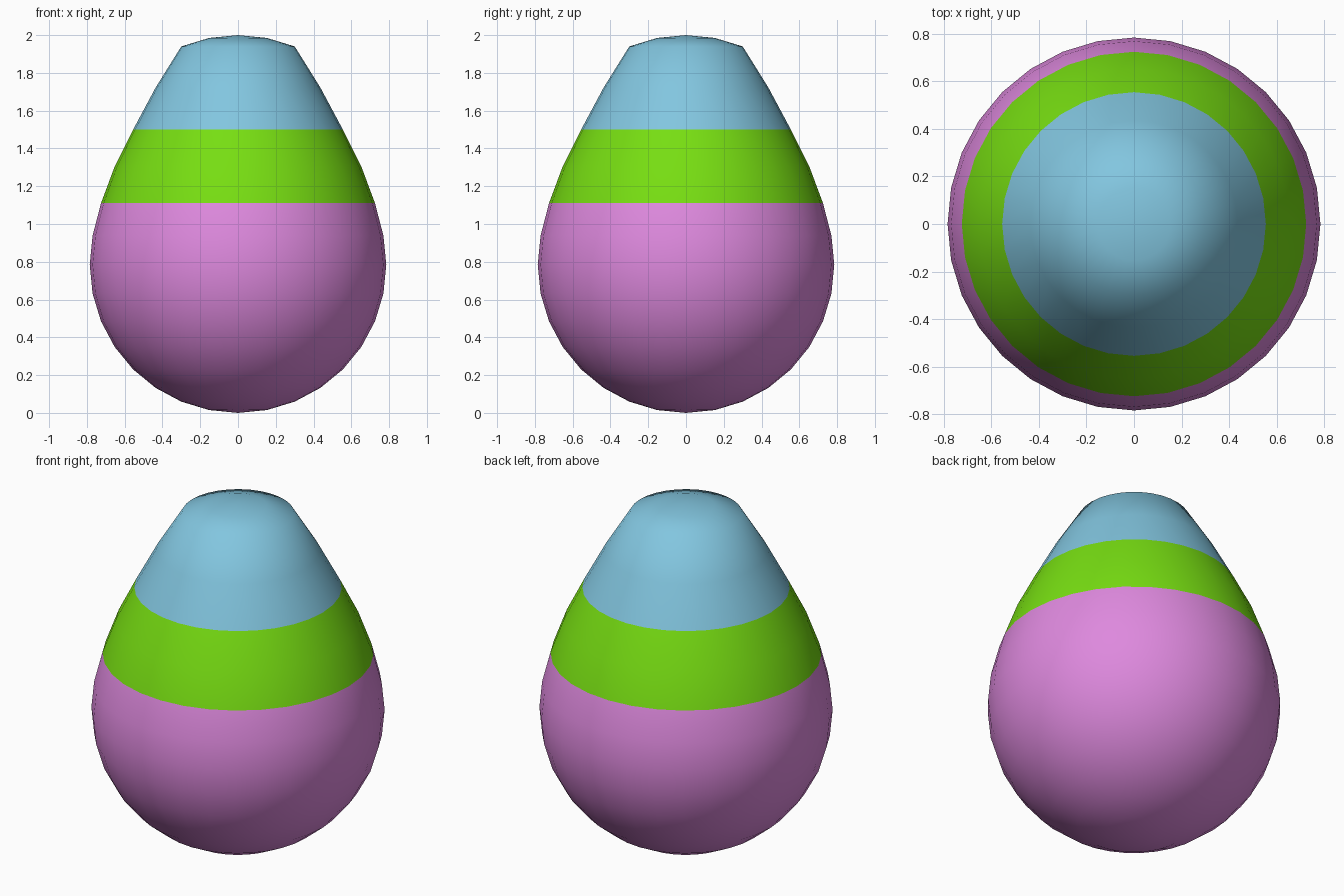
import bpy, bmesh, math

if "Cube" in bpy.data.objects:
    bpy.data.objects.remove(bpy.data.objects["Cube"])

R, SEGMENTS, RINGS = 0.785, 32, 16
# heights of the raised rings above the sphere's widest half, bottom to top
UPPER_Z = [1.11, 1.305, 1.50, 1.722, 1.94, 1.985, 2.0]


def material(name, rgb):
    mat = bpy.data.materials.new(name)
    mat.diffuse_color = (*rgb, 1)
    mat.use_nodes = True
    mat.node_tree.nodes["Principled BSDF"].inputs["Base Color"].default_value = mat.diffuse_color
    return mat


# Egg: a UV sphere whose upper rings are stretched upwards
bm = bmesh.new()
bmesh.ops.create_uvsphere(bm, u_segments=SEGMENTS, v_segments=RINGS, radius=R)
for v in bm.verts:
    ring = round(math.acos(max(-1, min(1, -v.co.z / R))) / math.pi * RINGS)
    v.co.z = UPPER_Z[ring - 10] if ring >= 10 else v.co.z + R

# Colour bands by height: base, middle stripe, cap
for f in bm.faces:
    z = f.calc_center_median().z
    f.material_index = 0 if z < 1.11 else 1 if z < 1.5 else 2
    f.smooth = True

mesh = bpy.data.meshes.new("egg")
bm.to_mesh(mesh)
bm.free()
mesh.materials.append(material("violet", (0.73, 0.25, 0.73)))
mesh.materials.append(material("green", (0.185, 0.73, 0.006)))
mesh.materials.append(material("light_blue", (0.224, 0.563, 0.74)))
egg = bpy.data.objects.new("egg", mesh)
bpy.context.collection.objects.link(egg)
